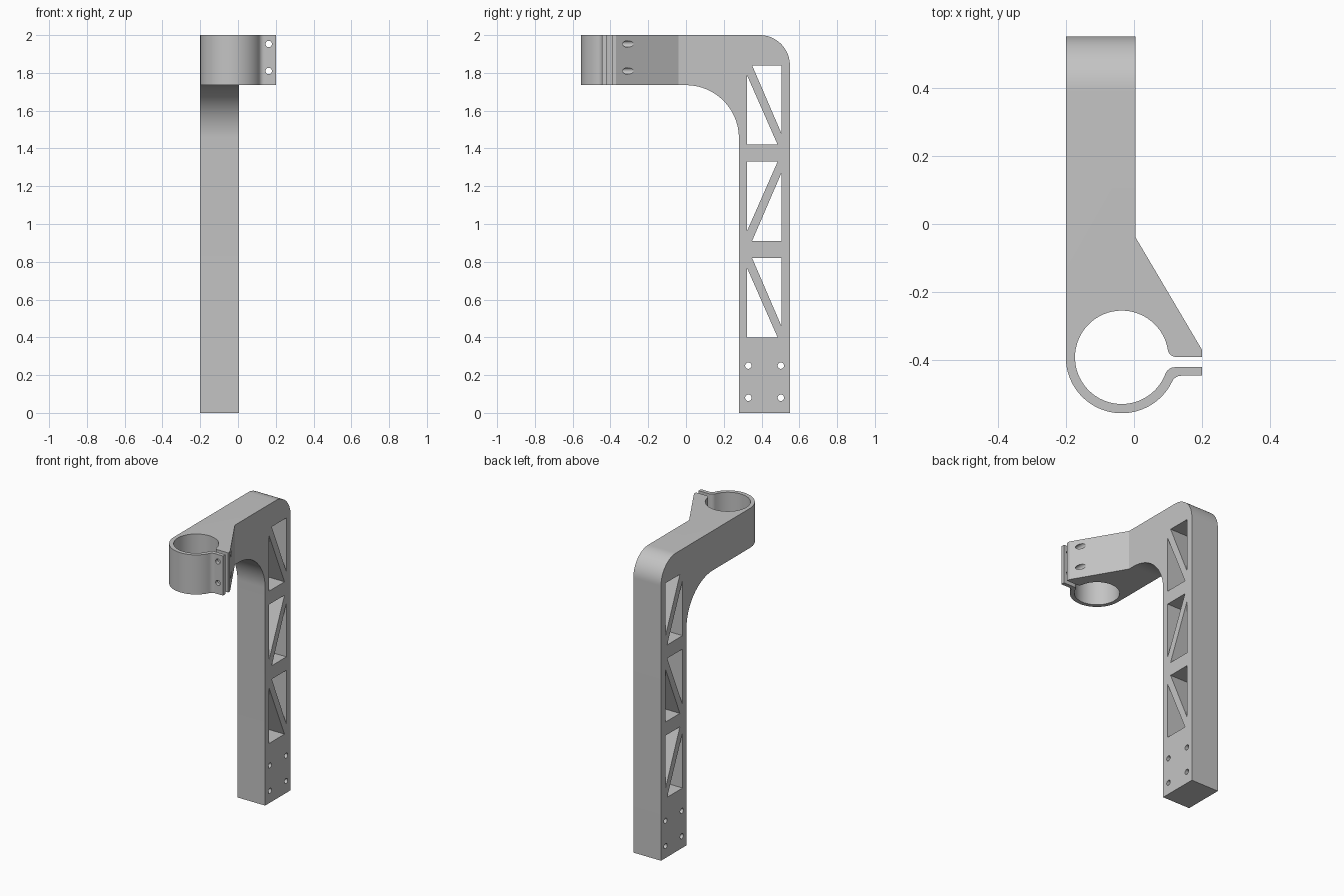
import bpy, bmesh
from math import asin, cos, sin, sqrt, pi, radians

cube = bpy.data.objects.get("Cube")
if cube:
    bpy.data.objects.remove(cube, do_unlink=True)

grey = bpy.data.materials.new("plain grey")
grey.use_nodes = True
colour = (0.55, 0.55, 0.55, 1)
grey.diffuse_color = colour
grey.node_tree.nodes["Principled BSDF"].inputs["Base Color"].default_value = colour


def arc(cx, cy, r, start, end, n):
    """Points along an arc, angles in radians."""
    steps = [start + (end - start) * i / n for i in range(n + 1)]
    return [(cx + r * cos(a), cy + r * sin(a)) for a in steps]


def place(axis, u, v, w):
    """Point (u, v) of a profile, at distance w along the extrusion axis."""
    return {"x": (w, u, v), "y": (u, w, v), "z": (u, v, w)}[axis]


def prism(bm, points, axis, low, high):
    """Extrude a closed profile along an axis."""
    ends = [[bm.verts.new(place(axis, u, v, w)) for u, v in points] for w in (low, high)]
    n = len(points)
    faces = [bm.faces.new(ends[0]), bm.faces.new(ends[1][::-1])]
    for i in range(n):
        j = (i + 1) % n
        faces.append(bm.faces.new((ends[0][j], ends[0][i], ends[1][i], ends[1][j])))
    bmesh.ops.recalc_face_normals(bm, faces=faces)


def make_object(name, prisms):
    bm = bmesh.new()
    for p in prisms:
        prism(bm, *p)
    mesh = bpy.data.meshes.new(name)
    bm.to_mesh(mesh)
    bm.free()
    mesh.materials.append(grey)
    ob = bpy.data.objects.new(name, mesh)
    bpy.context.collection.objects.link(ob)
    return ob


# Side profile: upright column, curved elbow and arm
side = [(-0.6, 1.735), *arc(0, 1.455, 0.28, pi / 2, 0, 24), (0.28, 0), (0.55, 0),
        *arc(0.39, 1.84, 0.16, 0, pi / 2, 20), (-0.6, 2)]
bracket = make_object("bracket", [(side, "x", -0.4, 0.4)])

# Plan outline: straight arm, flared lug and split clamp ring
CX, CY, OUTER, INNER = -0.036, -0.391, 0.164, 0.137
SLOT_TOP, SLOT_BOTTOM, LUG_BOTTOM = -0.39, -0.42, -0.445


def blend(ring, line, r, side):
    """Rounding between the ring and a lug edge: ring angle, and arc points."""
    cy = line + side * r
    a = asin((cy - CY) / (ring + r))
    cx = CX + sqrt((ring + r) ** 2 - (cy - CY) ** 2)
    return a, arc(cx, cy, r, pi + a if side < 0 else a - pi, -side * pi / 2, 8)


outer_a, outer_blend = blend(OUTER, LUG_BOTTOM, 0.03, -1)
low_a, low_blend = blend(INNER, SLOT_BOTTOM, 0.03, -1)
high_a, high_blend = blend(INNER, SLOT_TOP, 0.025, 1)
plan = [(-0.2, 0.7), *arc(CX, CY, OUTER, pi, 2 * pi + outer_a, 48), *outer_blend[1:],
        (0.2, LUG_BOTTOM), (0.2, SLOT_BOTTOM), *low_blend[::-1],
        *arc(CX, CY, INNER, 2 * pi + low_a, high_a, 64)[1:-1], *high_blend,
        (0.2, SLOT_TOP), (0.2, -0.37), (0.005, -0.04), (0.005, 0.7)]
plan_cutter = make_object("plan_cutter", [(plan, "z", -0.2, 2.2)])

# Truss windows: two triangles per bay, the middle bay mirrored
holes = []
for base, flip in ((0.4, False), (0.91, True), (1.42, False)):
    for tri in (((0.322, 0), (0.485, 0), (0.322, 0.37)),
                ((0.35, 0.42), (0.505, 0.42), (0.505, 0.06))):
        holes.append(([(y, base + (0.42 - z if flip else z)) for y, z in tri], "x", -0.4, 0.4))

# Mounting holes in the foot, and bolt holes through the clamp lugs
for y in (0.33, 0.502):
    for z in (0.08, 0.25):
        holes.append((arc(y, z, 0.017, 0, 2 * pi, 24)[:-1], "x", -0.4, 0.4))
for z in (1.81, 1.953):
    holes.append((arc(0.163, z, 0.017, 0, 2 * pi, 24)[:-1], "y", -0.7, 0))
hole_cutter = make_object("hole_cutter", holes)

# Cut the bracket and keep the finished mesh
for cutter, operation in ((plan_cutter, "INTERSECT"), (hole_cutter, "DIFFERENCE")):
    cutter.hide_render = True
    mod = bracket.modifiers.new(cutter.name, "BOOLEAN")
    mod.object, mod.operation, mod.solver = cutter, operation, "EXACT"
bpy.context.view_layer.update()
result = bracket.evaluated_get(bpy.context.evaluated_depsgraph_get())
mesh = bpy.data.meshes.new_from_object(result)
bracket.modifiers.clear()
bracket.data = mesh
for cutter in (plan_cutter, hole_cutter):
    bpy.data.objects.remove(cutter, do_unlink=True)

# Smooth curves with crisp edges
mesh.shade_smooth()
mesh.set_sharp_from_angle(angle=radians(25))
